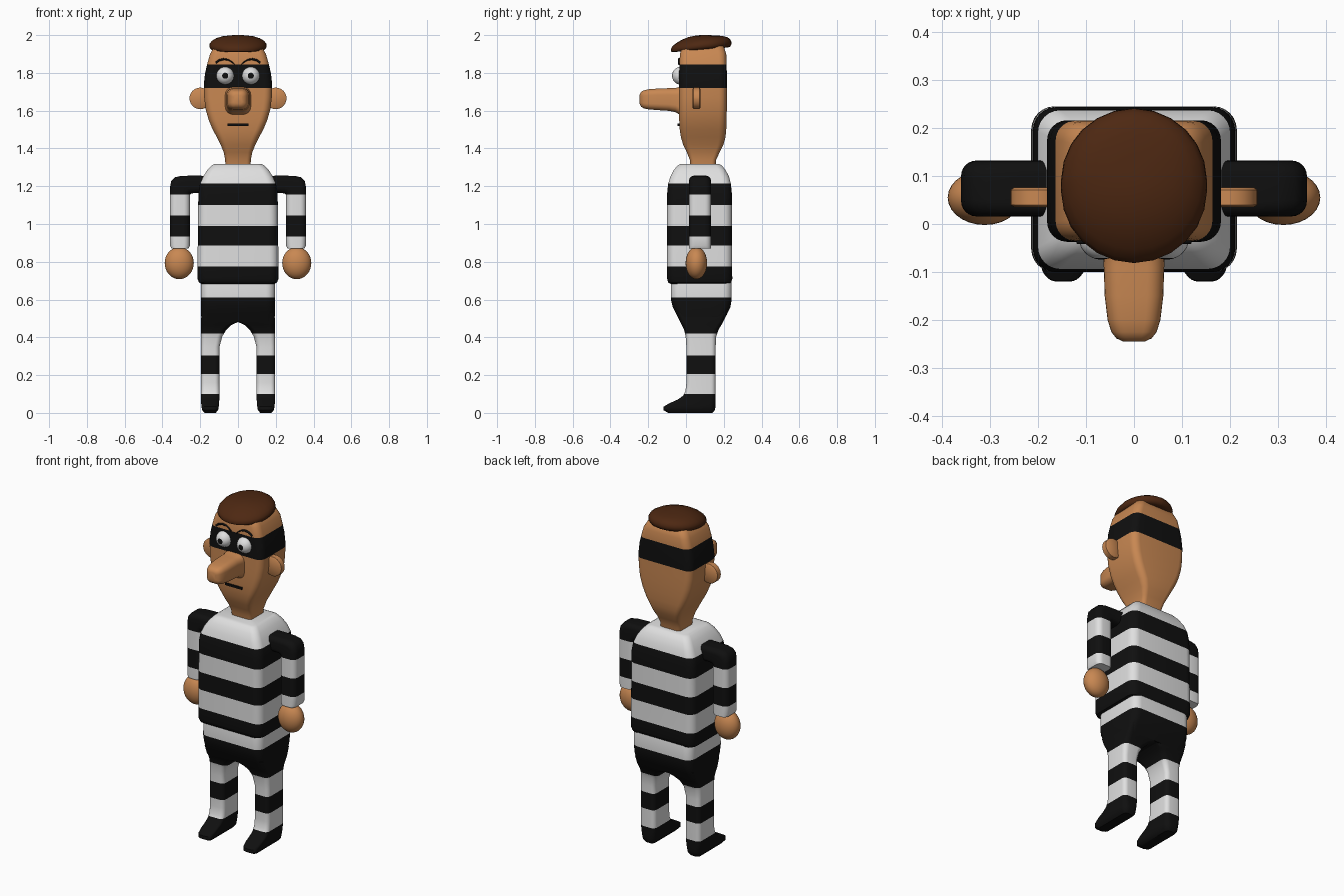
import bpy, bmesh, math
from mathutils import Vector as V


def material(name, rgb):
    m = bpy.data.materials.new(name)
    m.diffuse_color = (*rgb, 1)
    return m


WHITE = material("white cloth", (0.74, 0.74, 0.74))
BLACK = material("black", (0.005, 0.005, 0.005))
SKIN = material("tan skin", (0.58, 0.245, 0.085))
HAIR = material("brown hair", (0.075, 0.021, 0.006))


def finish(name, bm, mats, angle=45):
    bmesh.ops.recalc_face_normals(bm, faces=bm.faces)
    me = bpy.data.meshes.new(name)
    bm.to_mesh(me)
    bm.free()
    for m in mats:
        me.materials.append(m)
    me.shade_smooth()
    me.set_sharp_from_angle(angle=math.radians(angle))
    ob = bpy.data.objects.new(name, me)
    bpy.context.collection.objects.link(ob)
    return ob


def ring(c, u, v, r, seg=7):
    """Rounded rectangle round c with half axes u, v; r is a fraction of the short half."""
    c, u, v = V(c), V(u), V(v)
    a, b = u.length, v.length
    rad = r * min(a, b)
    pts = []
    for k, (sx, sy) in enumerate([(1, 1), (-1, 1), (-1, -1), (1, -1)]):
        for i in range(seg):
            t = math.pi / 2 * (k + i / (seg - 1) * 0.98 + 0.01)
            x = sx * (a - rad) + rad * math.cos(t)
            y = sy * (b - rad) + rad * math.sin(t)
            pts.append(c + u * (x / a) + v * (y / b))
    return pts


def level(z, x0, x1, y0, y1, r):
    """Horizontal section."""
    return ((x0 + x1) / 2, (y0 + y1) / 2, z), ((x1 - x0) / 2, 0, 0), (0, (y1 - y0) / 2, 0), r


def loft(name, sections, mats, cuts=(), side=1, first=0, angle=45):
    """Skin the sections; cuts are descending heights where the two colours swap."""
    bm = bmesh.new()
    rings = [[bm.verts.new((p.x * side, p.y, p.z)) for p in ring(*s)] for s in sections]
    for a, b in zip(rings, rings[1:]):
        for i in range(len(a)):
            j = (i + 1) % len(a)
            bm.faces.new((a[i], a[j], b[j], b[i]))
    bm.faces.new(rings[0])
    bm.faces.new(rings[-1])
    for z in cuts:
        bmesh.ops.bisect_plane(bm, geom=bm.verts[:] + bm.edges[:] + bm.faces[:],
                               dist=1e-5, plane_co=(0, 0, z), plane_no=(0, 0, 1))
    for f in bm.faces:
        zc = f.calc_center_median().z
        f.material_index = (first + sum(zc < z for z in cuts)) % 2
    return finish(name, bm, mats, angle)


CLOTH = [WHITE, BLACK]

# Striped shirt
shirt = [(1.317, .125, -.03, .175), (1.31, .14, -.045, .19), (1.285, .163, -.065, .21),
         (1.25, .185, -.083, .228), (1.21, .202, -.095, .238), (1.16, .21, -.10, .243),
         (.80, .214, -.10, .244), (.71, .214, -.10, .245), (.69, .207, -.094, .239),
         (.682, .19, -.08, .225)]
loft("shirt", [level(z, -x, x, a, b, .28) for z, x, a, b in shirt], CLOTH,
     (1.215, 1.10, .99, .886, .775))

# Hips
hips = [(.71, .19, -.075, .235), (.685, .195, -.08, .242), (.60, .196, -.08, .242),
        (.56, .196, -.07, .235), (.52, .196, -.05, .216), (.48, .19, -.03, .195)]
loft("hips", [level(z, -x, x, a, b, .3) for z, x, a, b in hips], CLOTH, (.61,))

# Legs with pointed shoes, sleeves, hands, ears, eyes and brows on both sides
leg = [(.53, .0, .193, -.05, .215, .2), (.48, .003, .196, -.03, .195, .25),
       (.465, .035, .196, -.022, .187, .35), (.44, .062, .197, -.01, .172, .45),
       (.405, .083, .197, -.002, .16, .5), (.35, .098, .197, .002, .157, .5),
       (.16, .098, .197, .002, .157, .5), (.115, .097, .197, -.003, .157, .5),
       (.09, .098, .197, -.016, .157, .5), (.07, .099, .196, -.045, .157, .55),
       (.05, .10, .195, -.09, .157, .65), (.033, .102, .193, -.118, .156, .7),
       (.015, .105, .19, -.12, .153, .7), (0, .118, .178, -.095, .14, .7)]
# Outer and inner line of the bent sleeve, as x and z
sleeve = [((.17, 1.255), (.17, 1.165)), ((.225, 1.256), (.225, 1.165)),
          ((.30, 1.255), (.243, 1.162)), ((.335, 1.247), (.249, 1.16)),
          ((.354, 1.226), (.252, 1.158)), ((.36, 1.195), (.254, 1.156)),
          ((.36, 1.15), (.255, 1.15)), ((.36, .885), (.255, .885)),
          ((.352, .87), (.263, .87))]
arm = []
for (ox, oz), (ix, iz) in sleeve:
    arm.append((((ox + ix) / 2, .074, (oz + iz) / 2), ((ox - ix) / 2, 0, (oz - iz) / 2),
                (0, .058, 0), .6))


def ball(name, c, radii, mats, seg=28, rings=18, pupil=False):
    bm = bmesh.new()
    bmesh.ops.create_uvsphere(bm, u_segments=seg, v_segments=rings, radius=1)
    for f in bm.faces:
        f.material_index = int(pupil and f.calc_center_median().z > .93)
    for v in bm.verts:
        p = v.co.copy()
        if pupil:                       # turn the pole to the front
            p = V((p.x, -p.z, p.y))
        v.co = V(c) + V((p.x * radii[0], p.y * radii[1], p.z * radii[2]))
    return finish(name, bm, mats, 60)


for s, tag in ((1, "left_"), (-1, "right_")):
    loft(tag + "leg", [level(*k) for k in leg], CLOTH, (.42, .305, .207, .10), s, 1)
    loft(tag + "sleeve", arm, CLOTH, (1.155, 1.045, .935), s, 1)
    ball(tag + "hand", (s * .311, .055, .793), (.077, .057, .085), [SKIN])
    # Disc ear: round sections stacked along y
    loft(tag + "ear", [((.2, y, 1.665), (r, 0, 0), (0, 0, r), 1) for y, r in
                       ((.035, .05), (.04, .057), (.071, .057), (.076, .05))], [SKIN], side=s)
    ball(tag + "eye", (s * .068, -.028, 1.785), (.047, .046, .047), [WHITE, BLACK], pupil=True)
    # Thin arched brow
    brow = [(.118, 1.853), (.10, 1.867), (.075, 1.873), (.05, 1.869), (.03, 1.856), (.018, 1.846)]
    loft(tag + "brow", [((x, -.035, z), (.002, 0, .005), (0, .007, 0), 1) for x, z in brow],
         [BLACK], side=s)

# Head with the mask band
head = [(1.29, .066, .025, .155), (1.34, .068, .02, .16), (1.38, .076, .004, .178),
        (1.42, .092, -.015, .198), (1.46, .112, -.027, .209), (1.50, .134, -.033, .213),
        (1.55, .155, -.036, .215), (1.61, .172, -.037, .216), (1.67, .179, -.037, .216),
        (1.74, .181, -.037, .216), (1.80, .174, -.036, .216), (1.85, .162, -.035, .215),
        (1.90, .148, -.032, .213), (1.94, .125, -.02, .20), (1.955, .10, .0, .18)]
loft("head", [level(z, -x, x, a, b, .33) for z, x, a, b in head], [SKIN, BLACK], (1.845, 1.72))

# Long nose, from the face forward
nose = [(0, .072, 1.65, .078), (-.035, .068, 1.652, .073), (-.055, .064, 1.656, .064),
        (-.09, .063, 1.659, .06), (-.15, .061, 1.66, .057), (-.20, .055, 1.66, .053),
        (-.225, .047, 1.66, .047), (-.238, .037, 1.66, .039), (-.245, .022, 1.66, .025)]
loft("nose", [((0, y, z), (x, 0, 0), (0, 0, h), .6) for y, x, z, h in nose], [SKIN])

# Mouth line
loft("mouth", [level(z, -.055, .055, -.044, -.032, .2) for z in (1.531, 1.519)], [BLACK])

# Hair cap, tilted up slightly to the back
hair = [(1.922, .125, -.068, .218, .012), (1.925, .143, -.078, .233, .013),
        (1.938, .152, -.081, .241, .014), (1.953, .15, -.073, .24, .013),
        (1.968, .14, -.053, .233, .011), (1.982, .118, -.023, .218, .007),
        (1.993, .085, .015, .19, .003), (1.999, .04, .06, .145, 0), (2.0, .01, .09, .11, 0)]
loft("hair", [((0, (a + b) / 2, z), (x, 0, 0), (0, (b - a) / 2, t), 1)
              for z, x, a, b, t in hair], [HAIR], angle=60)
